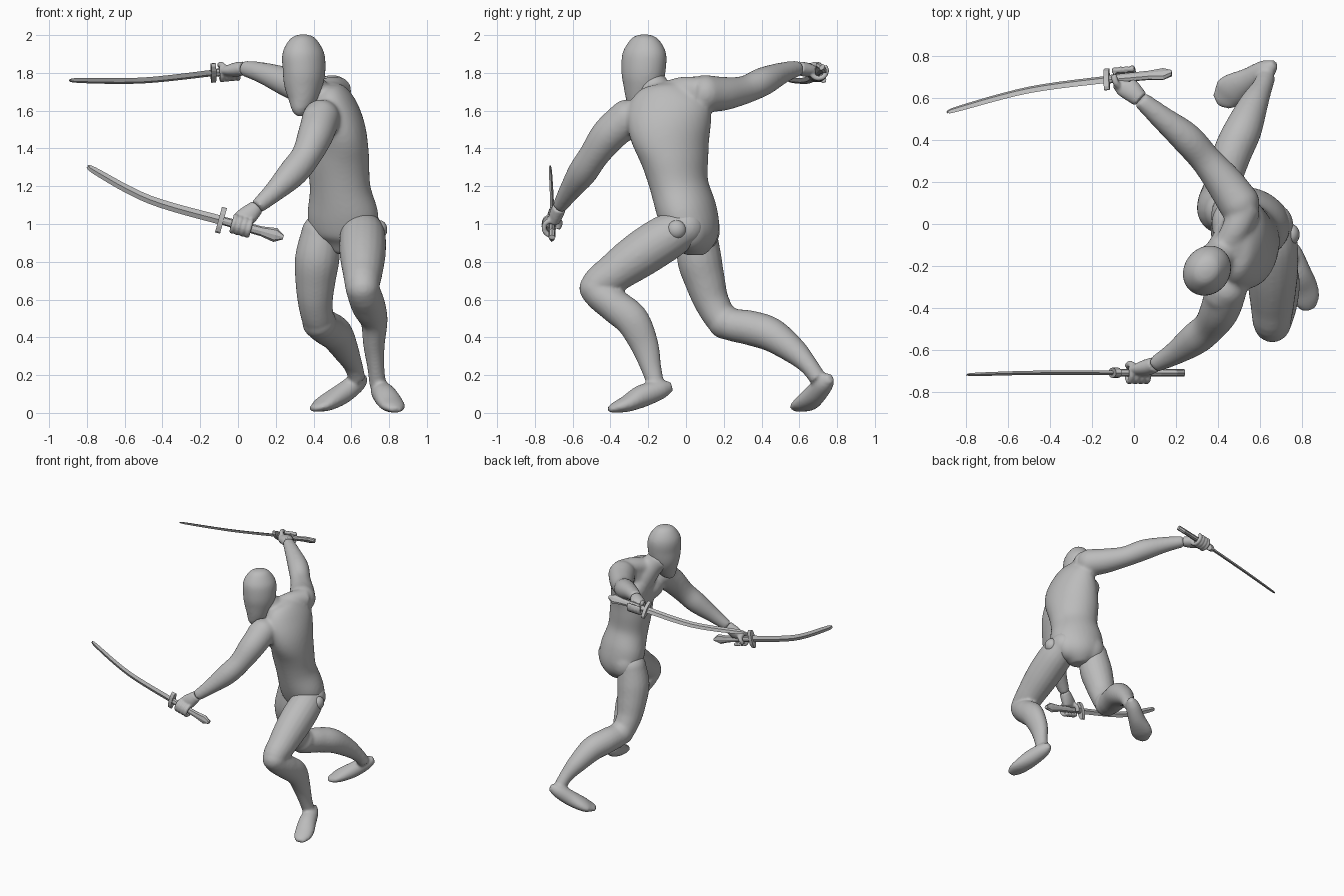
import bpy, bmesh, math
from mathutils import Vector, Matrix

default_cube = bpy.data.objects.get("Cube")
if default_cube:
    bpy.data.objects.remove(default_cube)

# One plain grey for the whole figure
GREY = (0.5, 0.5, 0.5, 1.0)
grey = bpy.data.materials.new("plain_grey")
grey.use_nodes = True
grey.diffuse_color = GREY
grey.node_tree.nodes["Principled BSDF"].inputs["Base Color"].default_value = GREY


def catmull(a, b, c, d, t):
    """Blend four equally long stations with a smooth spline."""
    return [0.5 * (2 * q + (r - p) * t + (2 * p - 5 * q + 4 * r - s) * t * t
                   + (3 * q - p - 3 * r + s) * t ** 3)
            for p, q, r, s in zip(a, b, c, d)]


def loft(bm, stations, side=(1, 0, 0), sides=20, steps=5):
    """Skin elliptical rings along stations of x, y, z, half width, half depth, turn."""
    full = []
    for s in stations:
        s = list(s)
        if len(s) == 4:
            s.append(s[3])
        if len(s) == 5:
            s.append(0)
        full.append(s)
    path = []
    last = len(full) - 1
    for i in range(last):
        for k in range(steps):
            path.append(catmull(full[max(i - 1, 0)], full[i], full[i + 1],
                                full[min(i + 2, last)], k / steps))
    path.append(full[-1])
    points = [Vector(p[:3]) for p in path]
    rings = []
    for i, p in enumerate(path):
        along = (points[min(i + 1, len(points) - 1)] - points[max(i - 1, 0)]).normalized()
        across = Matrix.Rotation(math.radians(p[5]), 3, 'Z') @ Vector(side)
        across = (across - along * across.dot(along)).normalized()
        deep = along.cross(across)
        ring = []
        for k in range(sides):
            a = math.tau * k / sides
            ring.append(bm.verts.new(points[i] + across * max(p[3], 0.003) * math.cos(a)
                                     + deep * max(p[4], 0.003) * math.sin(a)))
        rings.append(ring)
    for low, high in zip(rings, rings[1:]):
        for k in range(sides):
            n = (k + 1) % sides
            bm.faces.new((low[k], low[n], high[n], high[k]))
    bm.faces.new(rings[0][::-1])
    bm.faces.new(rings[-1])


def ball(bm, centre, radii, turn=0):
    """Add an ellipsoid, turned about the vertical."""
    matrix = (Matrix.Translation(centre) @ Matrix.Rotation(math.radians(turn), 4, 'Z')
              @ Matrix.Diagonal((*radii, 1)))
    bmesh.ops.create_uvsphere(bm, u_segments=24, v_segments=14, radius=1, matrix=matrix)


def finish(name, bm, voxel=0, smooth=True, rounds=6):
    """Turn the bmesh into an object, fusing its overlapping pieces if asked."""
    bmesh.ops.recalc_face_normals(bm, faces=bm.faces)
    for face in bm.faces:
        face.smooth = smooth
    mesh = bpy.data.meshes.new(name)
    bm.to_mesh(mesh)
    bm.free()
    mesh.materials.append(grey)
    obj = bpy.data.objects.new(name, mesh)
    bpy.context.collection.objects.link(obj)
    if voxel:
        fuse = obj.modifiers.new("fuse", 'REMESH')
        fuse.mode = 'VOXEL'
        fuse.voxel_size = voxel
        fuse.use_smooth_shade = True
        soften = obj.modifiers.new("soften", 'SMOOTH')
        soften.factor = 0.5
        soften.iterations = rounds


# Torso: twisted from the hips up to the shoulders, with both arms fused on
bm = bmesh.new()
loft(bm, [(.55, .04, .84, .06, .06, -21), (.56, .04, .93, .17, .13, -21),
          (.555, .01, 1.05, .195, .15, -25), (.54, -.035, 1.2, .17, .145, -40),
          (.53, -.06, 1.35, .19, .155, -60), (.53, -.085, 1.5, .22, .145, -82),
          (.51, -.09, 1.62, .215, .12, -95), (.48, -.08, 1.71, .14, .08, -95),
          (.47, -.08, 1.75, .05, .03, -95)], sides=28)
# Neck and the muscle that rises to the lifted shoulder
loft(bm, [(.36, -.19, 1.75, .085), (.41, -.15, 1.69, .085), (.47, -.1, 1.6, .11)], side=(0, 1, 0))
loft(bm, [(.43, -.12, 1.69, .06), (.49, -.02, 1.71, .07), (.53, .08, 1.7, .08)], side=(0, 0, 1))
# Chest and buttocks
for y, z in ((-.2, 1.49), (0, 1.53)):
    ball(bm, (.43, y, z), (.06, .1, .08))
for x, y in ((.49, .08), (.63, .03)):
    ball(bm, (x, y, .97), (.11, .1, .12), -21)

left_arm = [(.44, -.31, 1.56, .1), (.41, -.41, 1.47, .095), (.36, -.49, 1.36, .08),
            (.29, -.55, 1.27, .078), (.19, -.62, 1.17, .056), (.1, -.67, 1.09, .04)]
right_arm = [(.5, .1, 1.69, .1), (.43, .2, 1.69, .09), (.34, .31, 1.71, .075),
             (.25, .41, 1.755, .076), (.13, .51, 1.8, .057), (.03, .595, 1.825, .042)]
for arm in (left_arm, right_arm):
    loft(bm, arm, side=(0, 0, 1))
    ball(bm, arm[0][:3], (.1, .1, .1))
ball(bm, (.42, -.34, 1.55), (.085, .085, .09))
finish("torso_and_arms", bm, .011, rounds=12)

# Head: smooth mask-like face looking along the blades
bm = bmesh.new()
loft(bm, [(.345, -.22, 2.005, .01, .01), (.345, -.22, 1.985, .06, .07),
          (.345, -.22, 1.91, .103, .12), (.35, -.225, 1.82, .108, .123),
          (.345, -.23, 1.74, .1, .11), (.34, -.245, 1.66, .075, .08),
          (.33, -.26, 1.6, .045, .05), (.33, -.265, 1.57, .015, .015)],
     side=(.8, -.6, 0), sides=28)
ball(bm, (.3, -.285, 1.81), (.075, .036, .025), -37)
finish("head", bm, .009, rounds=10)

# Legs: thigh, calf and foot fused into one limb
legs = {
    "left_leg": (
        [(.66, 0, .98, .1), (.66, -.1, .93, .122), (.66, -.24, .84, .122), (.66, -.38, .74, .105),
         (.66, -.47, .66, .09), (.69, -.38, .57, .09), (.72, -.285, .49, .072, .09),
         (.72, -.22, .36, .057, .075), (.73, -.185, .24, .045, .055), (.74, -.16, .15, .045)],
        [(.74, -.075, .14, .02, .025), (.75, -.13, .125, .05, .05), (.78, -.23, .09, .065, .06),
         (.81, -.31, .05, .07, .045), (.825, -.37, .03, .06, .03), (.835, -.41, .015, .03, .015)],
        (.93, .35, 0)),
    "right_leg": (
        [(.44, .06, .95, .105), (.42, .07, .82, .118), (.41, .1, .7, .107), (.41, .14, .58, .092),
         (.43, .21, .48, .085), (.47, .34, .45, .092), (.52, .45, .415, .09),
         (.57, .57, .33, .07), (.61, .65, .25, .05), (.63, .7, .18, .045)],
        [(.675, .765, .185, .02, .025), (.63, .735, .16, .05, .05), (.55, .685, .1, .062, .055),
         (.47, .64, .055, .078, .045), (.43, .61, .035, .07, .03), (.39, .59, .02, .03, .015)],
        (-.55, .84, 0)),
}
for name, (limb, foot, across) in legs.items():
    bm = bmesh.new()
    loft(bm, limb)
    ball(bm, limb[0][:3], (limb[0][3],) * 3)
    ball(bm, limb[4][:3], (.09, .095, .09))
    loft(bm, foot, side=across)
    finish(name, bm, .01)

# Round joint on the outer hip
bm = bmesh.new()
ball(bm, (.75, -.05, .97), (.04, .05, .05))
finish("hip_joint", bm)


def sword(prefix, tip, middle, guard, pommel, flat):
    """Curved blade, cross guard and flared handle along one line."""
    tip, middle, guard, pommel = map(Vector, (tip, middle, guard, pommel))
    handle = pommel - guard
    bm = bmesh.new()
    near_tip = tip.lerp(middle, .12) + (middle - tip.lerp(guard, .5)) * .2
    loft(bm, [(*tip, .004, .003), (*near_tip, .018, .008), (*middle, .022, .01),
              (*guard, .024, .011)], side=flat, sides=4, steps=6)
    finish(prefix + "_blade", bm, smooth=False)
    bm = bmesh.new()
    loft(bm, [(*(guard + handle * t), .07, .025) for t in (-.04, .04)], side=flat, sides=12, steps=1)
    finish(prefix + "_guard", bm, smooth=False)
    bm = bmesh.new()
    loft(bm, [(*(guard + handle * t), w, .018) for t, w in
              ((0, .022), (.65, .026), (.87, .038), (1, .012))], side=flat, sides=8, steps=1)
    finish(prefix + "_handle", bm, smooth=False)


def hand(name, wrist, guard, pommel, share):
    """Palm reaching the handle, with fingers and thumb wrapped around it."""
    wrist, guard, pommel = map(Vector, (wrist, guard, pommel))
    axis = (pommel - guard).normalized()
    grip = guard.lerp(pommel, share)
    back = wrist - grip
    back = (back - axis * back.dot(axis)).normalized()
    out = axis.cross(back)
    bm = bmesh.new()
    palm = grip + back * .035
    loft(bm, [(*wrist, .04, .036), (*wrist.lerp(palm, .5), .05, .038), (*palm, .055, .03),
              (*(palm - back * .02), .04, .018)], side=axis)
    for i in range(4):
        root = grip + axis * (i - 1.5) * .028
        curl = [(*(root + (back * math.cos(a) + out * math.sin(a)) * .042), .0145)
                for a in (-.5, .4, 1.3, 2.2, 3.1, 3.9)]
        loft(bm, curl, side=axis, sides=10, steps=3)
    thumb = [(*(grip + back * b - out * o - axis * s), .016)
             for b, o, s in ((.05, .01, .02), (.02, .038, .04), (-.015, .038, .045))]
    loft(bm, thumb, side=axis, sides=10)
    finish(name, bm, .006)


# Swords and the hands that hold them
low_guard, low_pommel = (-.09, -.71, 1.02), (.24, -.71, .93)
high_guard, high_pommel = (-.13, .69, 1.8), (.18, .72, 1.83)
sword("left_sword", (-.79, -.72, 1.31), (-.47, -.71, 1.13), low_guard, low_pommel, (0, 0, 1))
sword("right_sword", (-.89, .53, 1.765), (-.5, .64, 1.76), high_guard, high_pommel, (0, .7, -.7))
hand("left_hand", left_arm[-1][:3], low_guard, low_pommel, .33)
hand("right_hand", right_arm[-1][:3], high_guard, high_pommel, .27)
